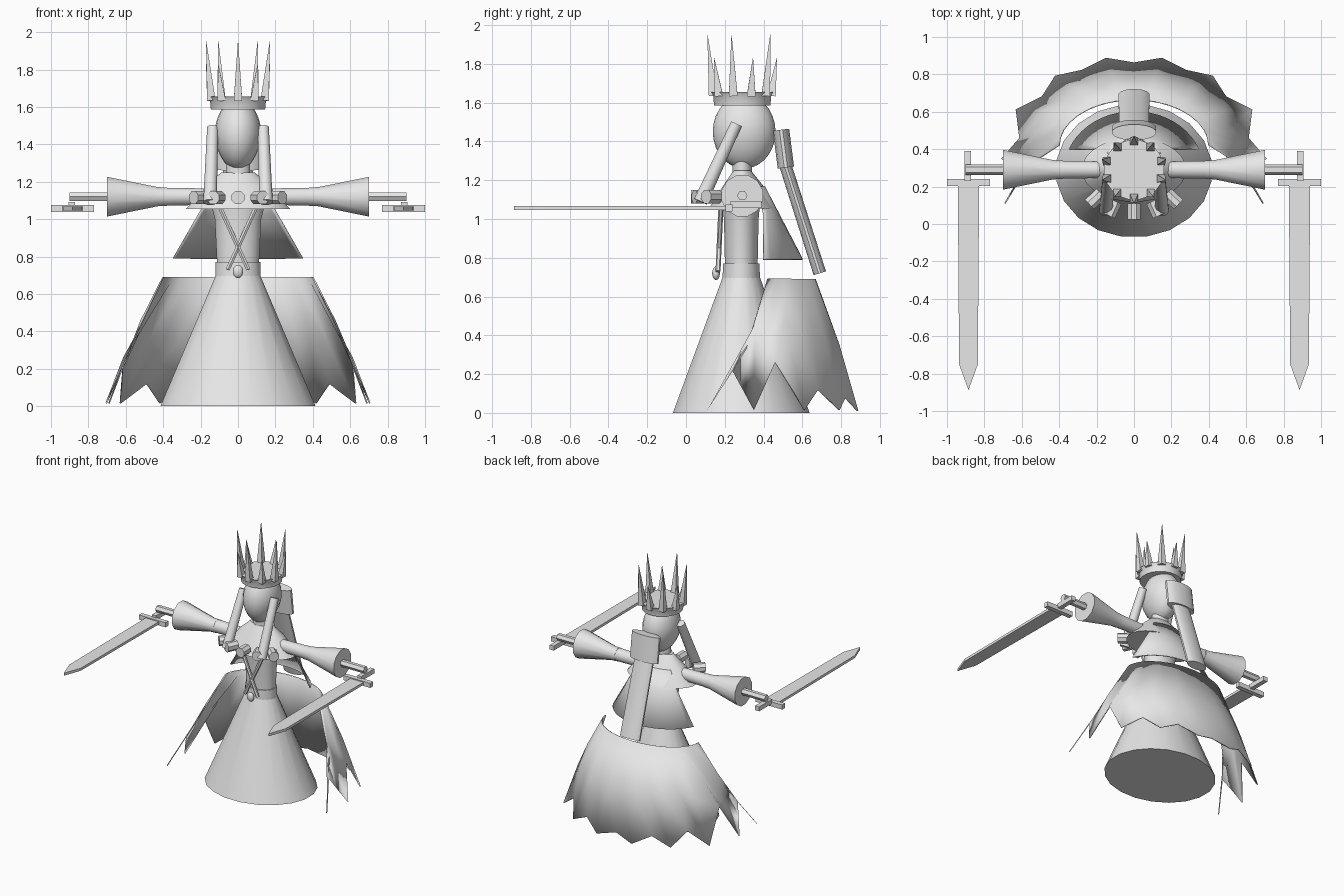
import bpy, bmesh, math
from mathutils import Vector

if "Cube" in bpy.data.objects:
    bpy.data.objects.remove(bpy.data.objects["Cube"])

CY = 0.29                      # y of the body axis
grey = bpy.data.materials.new("pale_grey")
grey.diffuse_color = (0.8, 0.8, 0.8, 1)
grey.use_nodes = True
grey.node_tree.nodes["Principled BSDF"].inputs["Base Color"].default_value = grey.diffuse_color


def finish(name, bm, smooth=True):
    bmesh.ops.recalc_face_normals(bm, faces=bm.faces)
    me = bpy.data.meshes.new(name)
    bm.to_mesh(me)
    bm.free()
    me.materials.append(grey)
    ob = bpy.data.objects.new(name, me)
    bpy.context.collection.objects.link(ob)
    if smooth:
        bpy.ops.object.select_all(action='DESELECT')
        ob.select_set(True)
        bpy.context.view_layer.objects.active = ob
        bpy.ops.object.shade_smooth_by_angle(angle=math.radians(35))
    return ob


def skin(bm, rows, closed):
    """Bridge rows of points with quads."""
    vs = [[bm.verts.new(p) for p in row] for row in rows]
    n = len(vs[0])
    for a, b in zip(vs, vs[1:]):
        for i in range(n if closed else n - 1):
            j = (i + 1) % n
            bm.faces.new((a[i], a[j], b[j], b[i]))
    return vs


def lathe(name, rings, sides=24):
    """Elliptical rings (z, rx, ry, cy) stacked upward and capped."""
    bm = bmesh.new()
    ang = [math.tau * (i + 0.5) / sides for i in range(sides)]
    vs = skin(bm, [[(rx * math.cos(a), cy + ry * math.sin(a), z) for a in ang]
                   for z, rx, ry, cy in rings], True)
    bm.faces.new(vs[0])
    bm.faces.new(vs[-1])
    return finish(name, bm)


def rod(name, rings, sides=12, flat=1.0, smooth=True):
    """Round rod through (point, radius) rings; flat squashes its depth."""
    bm = bmesh.new()
    axis = (Vector(rings[-1][0]) - Vector(rings[0][0])).normalized()
    u = axis.cross((0, 1, 0) if abs(axis.y) < 0.9 else (0, 0, 1)).normalized()
    v = axis.cross(u)
    ang = [math.tau * (i + 0.5) / sides for i in range(sides)]
    vs = skin(bm, [[Vector(p) + r * (u * math.cos(a) + v * flat * math.sin(a)) for a in ang]
                   for p, r in rings], True)
    bm.faces.new(vs[0])
    bm.faces.new(vs[-1])
    return finish(name, bm, smooth)


def box(name, centre, size):
    bm = bmesh.new()
    bmesh.ops.create_cube(bm, size=1)
    for v in bm.verts:
        v.co = Vector(centre) + Vector(a * b for a, b in zip(v.co, size))
    return finish(name, bm, False)


def ball(name, centre, radii):
    bm = bmesh.new()
    bmesh.ops.create_uvsphere(bm, u_segments=20, v_segments=14, radius=1)
    for v in bm.verts:
        v.co = Vector(centre) + Vector(a * b for a, b in zip(v.co, radii))
    return finish(name, bm)


def thicken(ob, t):
    m = ob.modifiers.new("thickness", 'SOLIDIFY')
    m.thickness = t
    m.offset = 0


# Gown, waistband, bodice, capelet and neck
lathe("skirt", [(0, 0.42, 0.357, 0.285), (0.7, 0.12, 0.097, 0.285)], 20)
lathe("waistband", [(0.69, 0.122, 0.098, 0.285), (0.77, 0.12, 0.094, 0.285)])
lathe("bodice", [(0.76, 0.113, 0.085, 0.285), (1.0, 0.125, 0.09, 0.285), (1.1, 0.15, 0.1, 0.285)])
lathe("capelet", [(1.055, 0.28, 0.172, 0.29), (1.17, 0.18, 0.105, 0.295), (1.25, 0.09, 0.045, 0.29)])
lathe("neck", [(1.2, 0.065, 0.05, CY), (1.3, 0.065, 0.05, CY)])

# Head, slightly narrower at the chin
head = ball("head", (0, 0.3, 1.45), (0.125, 0.162, 0.19))
for v in head.data.vertices:
    if v.co.z < 1.45:
        v.co.x *= 1 - 0.6 * (1.45 - v.co.z)

# Crown band with alternating tall and short spikes
lathe("crown_band", [(1.585, 0.147, 0.147, CY), (1.64, 0.152, 0.152, CY), (1.655, 0.162, 0.162, CY)], 20)
for i in range(10):
    a = math.tau * i / 10 - math.pi / 2
    d = Vector((math.cos(a), math.sin(a), 0))
    c = Vector((0, CY, 0))
    tip = 1.95 if i % 2 == 0 else 1.83
    rod("crown_spike", [(c + d * 0.15 + Vector((0, 0, 1.635)), 0.032),
                        (c + d * 0.179 + Vector((0, 0, tip)), 0.001)], 4, smooth=False)

# Back hair: tie and long tail
rod("hair_tie", [((0, 0.49, 1.46), 0.12), ((0, 0.515, 1.265), 0.12)], 16, flat=0.36)
rod("hair_tail", [((0, 0.505, 1.3), 0.08), ((0, 0.69, 0.72), 0.085)], 16, flat=0.4)

# Back cape, an open half cone behind the bodice
rows = []
for z, rx, ry, t0 in ((0.79, 0.37, 0.315, 21), (1.03, 0.26, 0.19, 37), (1.165, 0.18, 0.12, 45)):
    ang = [math.radians(t0 + (180 - 2 * t0) * i / 20) for i in range(21)]
    rows.append([(rx * math.cos(a), 0.285 + ry * math.sin(a), z) for a in ang])
bm = bmesh.new()
skin(bm, rows, False)
thicken(finish("back_cape", bm), 0.008)

# Overskirt with a ragged hem: tips and notches from front edge to centre back
hem = [(0.69, 0.11, 0.015), (0.615, 0.24, 0.22), (0.705, 0.35, 0.015), (0.61, 0.46, 0.26),
       (0.63, 0.61, 0.015), (0.49, 0.68, 0.12), (0.42, 0.79, 0.015), (0.28, 0.82, 0.08),
       (0.15, 0.885, 0.01), (0, 0.86, 0.05)]
half = []
for i, p in enumerate(hem):
    t = math.radians(90 * i / 9)
    top = Vector((0.4 * math.cos(t), 0.42 + 0.245 * math.sin(t), 0.69))
    low = Vector(p)
    out = Vector((math.cos(t), math.sin(t), 0))
    mid = top.lerp(low, 0.5) + out * 0.015
    if i == 0:
        mid = Vector((0.57, 0.31, 0.33))
    half.append((top, mid, low))
cols = half + [tuple(Vector((-p.x, p.y, p.z)) for p in c) for c in half[-2::-1]]
bm = bmesh.new()
skin(bm, [[c[k] for c in cols] for k in range(3)], False)
thicken(finish("ragged_overskirt", bm), 0.008)

# Capelet studs and the pendant bead
for x, y in ((0, 0.07), (0.115, 0.085), (-0.115, 0.085), (0.205, 0.135), (-0.205, 0.135)):
    d = Vector((x * 0.8, y - CY, 0)).normalized()
    p = Vector((x, y, 1.115))
    rod("capelet_stud", [(p + d * 0.045, 0.038), (p - d * 0.04, 0.038)], 8)
ball("pendant_bead", (0, 0.155, 0.72), (0.028, 0.02, 0.035))

for s in (-1, 1):
    # Front hair locks and crossed laces
    rod("hair_lock", [((s * 0.135, 0.26, 1.49), 0.031), ((s * 0.15, 0.075, 1.09), 0.037)])
    rod("bodice_lace", [((s * 0.095, 0.18, 1.06), 0.013), ((-s * 0.055, 0.165, 0.73), 0.013)], 6)
    # Arm, bell sleeve and hand
    rod("arm", [((s * 0.14, CY, 1.12), 0.045), ((s * 0.41, CY, 1.12), 0.05)], 12)
    rod("bell_sleeve", [((s * 0.38, CY, 1.12), 0.051), ((s * 0.43, CY, 1.12), 0.053),
                        ((s * 0.7, CY, 1.12), 0.11)], 12)
    rod("hand", [((s * 0.68, CY, 1.12), 0.027), ((s * 0.9, CY, 1.12), 0.027)], 6)
    # Sword: grip, guard and pointed blade
    box("sword_grip", (s * 0.888, 0.31, 1.075), (0.035, 0.16, 0.035))
    box("sword_guard", (s * 0.885, 0.222, 1.057), (0.23, 0.036, 0.036))
    bm = bmesh.new()
    outline = [(-0.057, 0.21), (-0.05, -0.75), (0, -0.888), (0.05, -0.75), (0.057, 0.21)]
    vs = skin(bm, [[(s * 0.885 + x, y, z) for x, y in outline] for z in (1.047, 1.067)], True)
    bm.faces.new(vs[0])
    bm.faces.new(vs[1])
    finish("sword_blade", bm, False)
